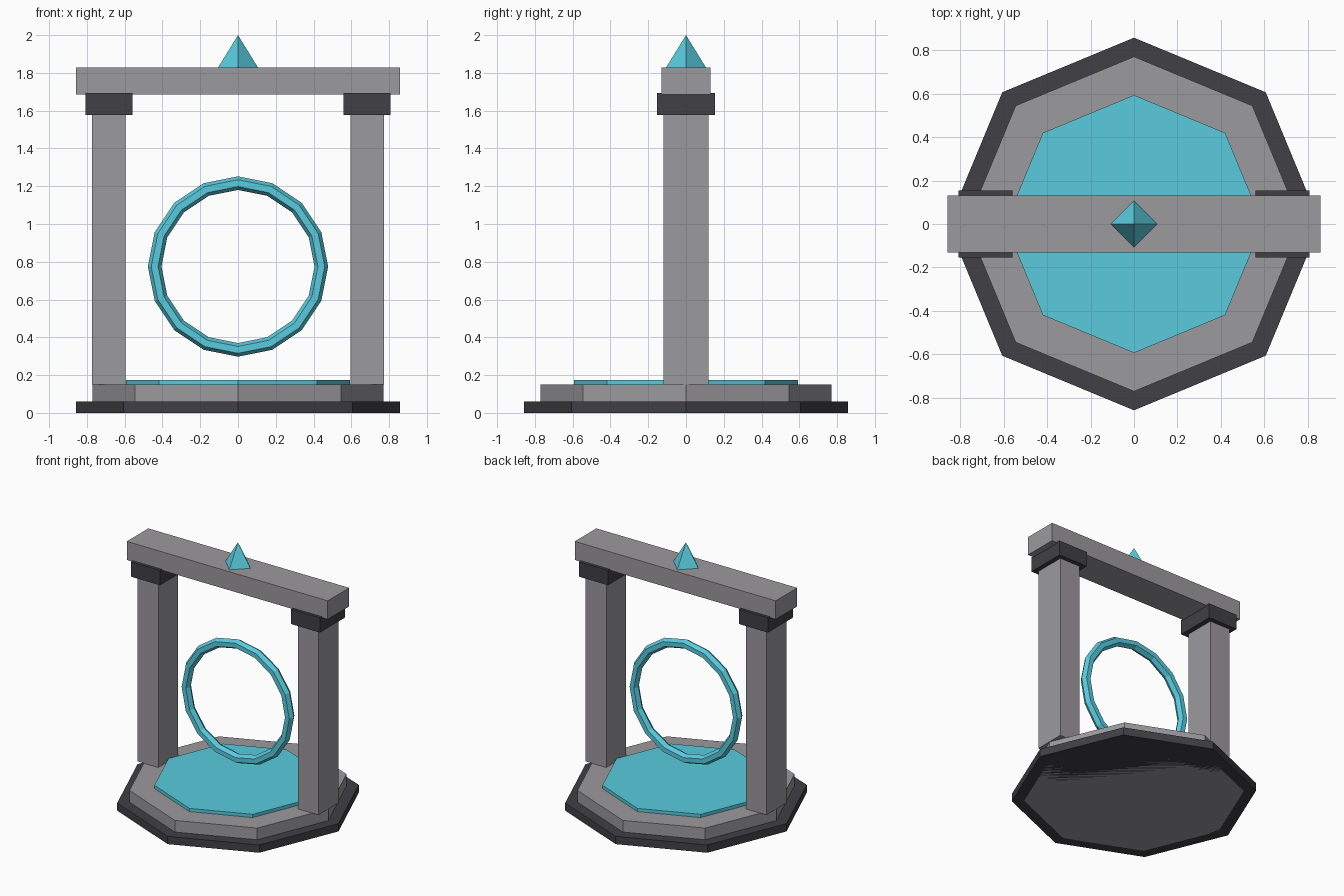
import bpy
from math import radians

if "Cube" in bpy.data.objects:
    bpy.data.objects.remove(bpy.data.objects["Cube"])


def material(name, rgb):
    m = bpy.data.materials.new(name)
    m.diffuse_color = (*rgb, 1)
    m.use_nodes = True
    m.node_tree.nodes["Principled BSDF"].inputs["Base Color"].default_value = m.diffuse_color
    return m


STONE = material("stone", (0.33, 0.32, 0.34))
DARK = material("dark_stone", (0.052, 0.05, 0.058))
CYAN = material("glowing_cyan", (0.1, 0.6, 0.73))


def finish(name, mat):
    ob = bpy.context.object
    ob.name = name
    ob.data.materials.append(mat)
    return ob


def tapered(name, mat, sides, r1, r2, z0, z1):
    """Prism or pyramid on the z axis, with corners on the x and y axes."""
    bpy.ops.mesh.primitive_cone_add(vertices=sides, radius1=r1, radius2=r2,
                                    depth=z1 - z0, location=(0, 0, (z0 + z1) / 2))
    return finish(name, mat)


def box(name, mat, x0, x1, half_y, z0, z1):
    bpy.ops.mesh.primitive_cube_add(size=1, location=((x0 + x1) / 2, 0, (z0 + z1) / 2))
    ob = finish(name, mat)
    ob.scale = (x1 - x0, half_y * 2, z1 - z0)
    bpy.ops.object.transform_apply(location=True, rotation=True, scale=True)
    return ob


# Stepped octagonal platform
tapered("base_step", DARK, 8, 0.857, 0.857, 0, 0.06)
tapered("upper_step", STONE, 8, 0.77, 0.77, 0, 0.15)
tapered("glowing_floor", CYAN, 8, 0.593, 0.593, 0.14, 0.175)

# Pillars with capitals, mirrored to both sides
for part in (box("pillars", STONE, 0.596, 0.772, 0.12, 0.15, 1.59),
             box("capitals", DARK, 0.558, 0.807, 0.153, 1.578, 1.693)):
    part.modifiers.new("mirror", 'MIRROR')

# Lintel and crystal on top
box("lintel", STONE, -0.857, 0.857, 0.131, 1.685, 1.828)
tapered("crystal", CYAN, 4, 0.106, 0, 1.828, 2.0)

# Floating portal ring
bpy.ops.mesh.primitive_torus_add(major_segments=16, minor_segments=6,
                                 major_radius=0.441, minor_radius=0.036,
                                 location=(0, 0, 0.775), rotation=(radians(90), 0, 0))
finish("portal_ring", CYAN)
for poly in bpy.context.object.data.polygons:
    poly.use_smooth = False
